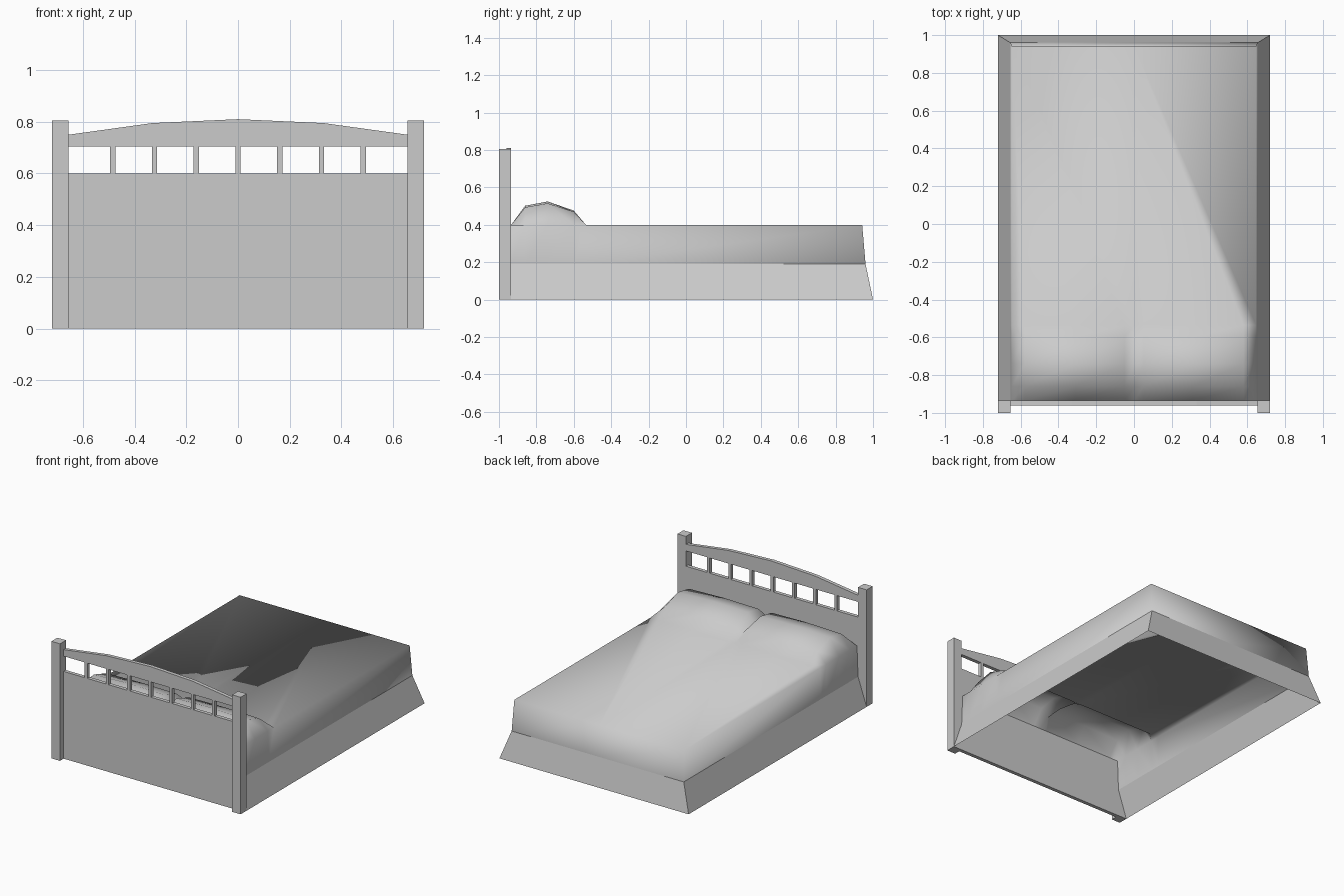
import bpy
import bmesh

default = bpy.data.objects.get("Cube")
if default:
    bpy.data.objects.remove(default, do_unlink=True)

grey = bpy.data.materials.new("light_grey")
grey.use_nodes = True
grey.diffuse_color = (0.6, 0.6, 0.6, 1)
grey.node_tree.nodes["Principled BSDF"].inputs["Base Color"].default_value = (0.6, 0.6, 0.6, 1)


def finish(name, bm, smooth=False):
    mesh = bpy.data.meshes.new(name)
    for face in bm.faces:
        face.smooth = smooth
    bm.to_mesh(mesh)
    bm.free()
    mesh.materials.append(grey)
    obj = bpy.data.objects.new(name, mesh)
    bpy.context.collection.objects.link(obj)
    return obj


def prism(name, outline, y0, y1):
    """Extrude an x-z outline from y0 to y1."""
    bm = bmesh.new()
    face = bm.faces.new([bm.verts.new((x, y0, z)) for x, z in outline])
    ext = bmesh.ops.extrude_face_region(bm, geom=[face])["geom"]
    moved = [v for v in ext if isinstance(v, bmesh.types.BMVert)]
    bmesh.ops.translate(bm, verts=moved, vec=(0, y1 - y0, 0))
    bmesh.ops.recalc_face_normals(bm, faces=bm.faces)
    return finish(name, bm)


def board(name, x0, x1, z0, z1, y0, y1):
    return prism(name, [(x0, z0), (x1, z0), (x1, z1), (x0, z1)], y0, y1)


# Headboard: posts, panel, spindles and arched top rail
HEAD, FRONT = -0.935, -0.96
for side, s in (("left", 1), ("right", -1)):
    board(side + "_post", s * 0.655, s * 0.72, 0, 0.805, -1, HEAD)
board("headboard_panel", -0.655, 0.655, 0, 0.6, FRONT, HEAD)
for i in range(-3, 4):
    x = i * 0.1615
    board(f"spindle_{i + 4}", x - 0.01, x + 0.01, 0.6, 0.705, FRONT, HEAD)
prism("top_rail", [(-0.655, 0.705), (0.655, 0.705), (0.655, 0.75), (0.33, 0.795),
                   (0, 0.81), (-0.33, 0.795), (-0.655, 0.75)], FRONT, HEAD)

# Mattress top with two pillows under the cover
half = [(0, 0.45), (0.05, 0.95), (0.31, 1.0), (0.58, 0.92), (0.647, 0)]
columns = [(-x, f) for x, f in reversed(half[1:])] + half
rows = [(HEAD, 0), (-0.86, 0.102), (-0.74, 0.125), (-0.6, 0.076), (-0.535, 0)]
TOP, MID, FOOT = 0.4, 0.19, 0.942

bm = bmesh.new()
grid = [[bm.verts.new((x, y, TOP + h * f)) for x, f in columns] for y, h in rows]
for a, b in zip(grid, grid[1:]):
    for i in range(len(columns) - 1):
        bm.faces.new((a[i], a[i + 1], b[i + 1], b[i]))
foot = [bm.verts.new((x, FOOT, TOP)) for x in (-0.647, 0, 0.647)]
m = len(columns) // 2
bm.faces.new(grid[-1][:m + 1] + [foot[1], foot[0]])
bm.faces.new(grid[-1][m:] + [foot[2], foot[1]])

# Mattress sides, open at the headboard
rim = [r[0] for r in grid] + foot + [r[-1] for r in reversed(grid)]
low = []
for v in rim:
    x = v.co.x * 0.655 / 0.647
    y = 0.96 if v.co.y > 0 else v.co.y
    low.append(bm.verts.new((x, y, MID)))
for i in range(len(rim) - 1):
    bm.faces.new((rim[i], rim[i + 1], low[i + 1], low[i]))
bmesh.ops.recalc_face_normals(bm, faces=bm.faces)
finish("mattress", bm, smooth=True)

# Flared skirt around the three open sides
bm = bmesh.new()
rings = []
for x, y, z in ((0.655, 0.96, MID), (0.72, 1.0, 0)):
    rings.append([bm.verts.new(p) for p in
                  ((-x, HEAD, z), (-x, y, z), (x, y, z), (x, HEAD, z))])
for i in range(3):
    bm.faces.new((rings[0][i], rings[0][i + 1], rings[1][i + 1], rings[1][i]))
finish("skirt", bm)
